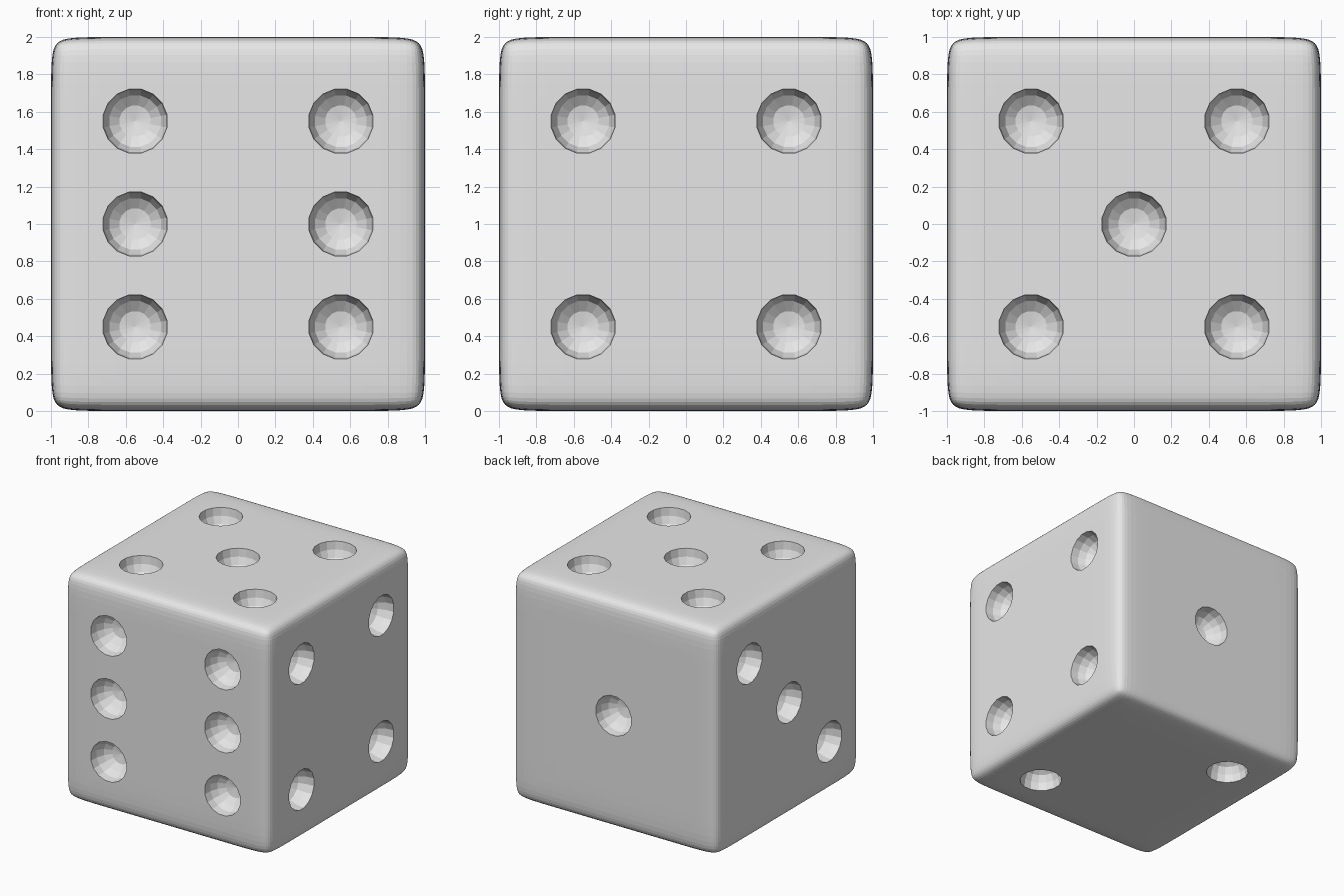
import bpy
import bmesh
import math
from mathutils import Vector, Matrix

cube = bpy.data.objects.get("Cube")
if cube:
    bpy.data.objects.remove(cube, do_unlink=True)

CENTRE = Vector((0, 0, 1))
P = 0.55            # pip spacing from the face centre
SIDES = 16


def make_object(name, bm):
    bmesh.ops.recalc_face_normals(bm, faces=bm.faces)
    mesh = bpy.data.meshes.new(name)
    bm.to_mesh(mesh)
    bm.free()
    ob = bpy.data.objects.new(name, mesh)
    bpy.context.collection.objects.link(ob)
    return ob


# Plain grey material
grey = bpy.data.materials.new("light_grey")
grey.use_nodes = True
grey.diffuse_color = (0.8, 0.8, 0.8, 1)
grey.node_tree.nodes["Principled BSDF"].inputs["Base Color"].default_value = (0.8, 0.8, 0.8, 1)

# Body: cube with support loops near the edges, rounded by subdivision
bm = bmesh.new()
bmesh.ops.create_cube(bm, size=2)
for axis in range(3):
    for side in (-0.8, 0.8):
        normal = Vector((0, 0, 0))
        normal[axis] = 1
        bmesh.ops.bisect_plane(bm, geom=bm.verts[:] + bm.edges[:] + bm.faces[:],
                               plane_co=normal * side, plane_no=normal)
bmesh.ops.translate(bm, verts=bm.verts, vec=CENTRE)
body = make_object("die_body", bm)
body.data.materials.append(grey)

# Pip pattern for each face: normal, horizontal axis, pip positions (across, up)
X, Y, Z = Vector((1, 0, 0)), Vector((0, 1, 0)), Vector((0, 0, 1))
corners = [(-P, -P), (-P, P), (P, -P), (P, P)]
faces = [
    (-Y, X, corners + [(-P, 0), (P, 0)]),       # front, six
    (X, Y, corners),                            # left, four
    (Z, X, corners + [(0, 0)]),                 # top, five
    (Y, -X, [(0, 0)]),                          # back, one
    (-X, -Y, [(-P, P), (0, 0), (P, -P)]),       # right, three
    (-Z, X, [(P, P), (-P, -P)]),                # bottom, two
]

# Bowl profile of one pip: radius and height relative to the face
profile = [(0.174, 0.06), (0.174, 0), (0.167, -0.07), (0.14, -0.13), (0.085, -0.17)]
BOTTOM = -0.185


def add_pip(bm, matrix):
    rings = []
    for r, h in profile:
        ring = []
        for i in range(SIDES):
            a = 2 * math.pi * (i + 0.5) / SIDES
            ring.append(bm.verts.new(matrix @ Vector((r * math.cos(a), r * math.sin(a), h))))
        rings.append(ring)
    bm.faces.new(rings[0])
    tip = bm.verts.new(matrix @ Vector((0, 0, BOTTOM)))
    for i in range(SIDES):
        j = (i + 1) % SIDES
        for a, b in zip(rings, rings[1:]):
            bm.faces.new((a[i], a[j], b[j], b[i]))
        bm.faces.new((rings[-1][i], rings[-1][j], tip))


bm = bmesh.new()
for n, u, spots in faces:
    v = n.cross(u)
    turn = Matrix((u, v, n)).transposed().to_4x4()
    for across, up in spots:
        place = Matrix.Translation(CENTRE + n + u * across + v * up)
        add_pip(bm, place @ turn)
cutter = make_object("pip_cutter", bm)
cutter.data.materials.append(grey)
cutter.hide_render = True

# Round the body and carve the pips
round_mod = body.modifiers.new("rounding", 'SUBSURF')
round_mod.levels = round_mod.render_levels = 3
carve = body.modifiers.new("pips", 'BOOLEAN')
carve.operation = 'DIFFERENCE'
carve.solver = 'EXACT'
carve.object = cutter

bpy.context.view_layer.objects.active = body
for name in ("rounding", "pips"):
    bpy.ops.object.modifier_apply(modifier=name)
bpy.data.objects.remove(cutter, do_unlink=True)
for poly in body.data.polygons:
    poly.use_smooth = False
